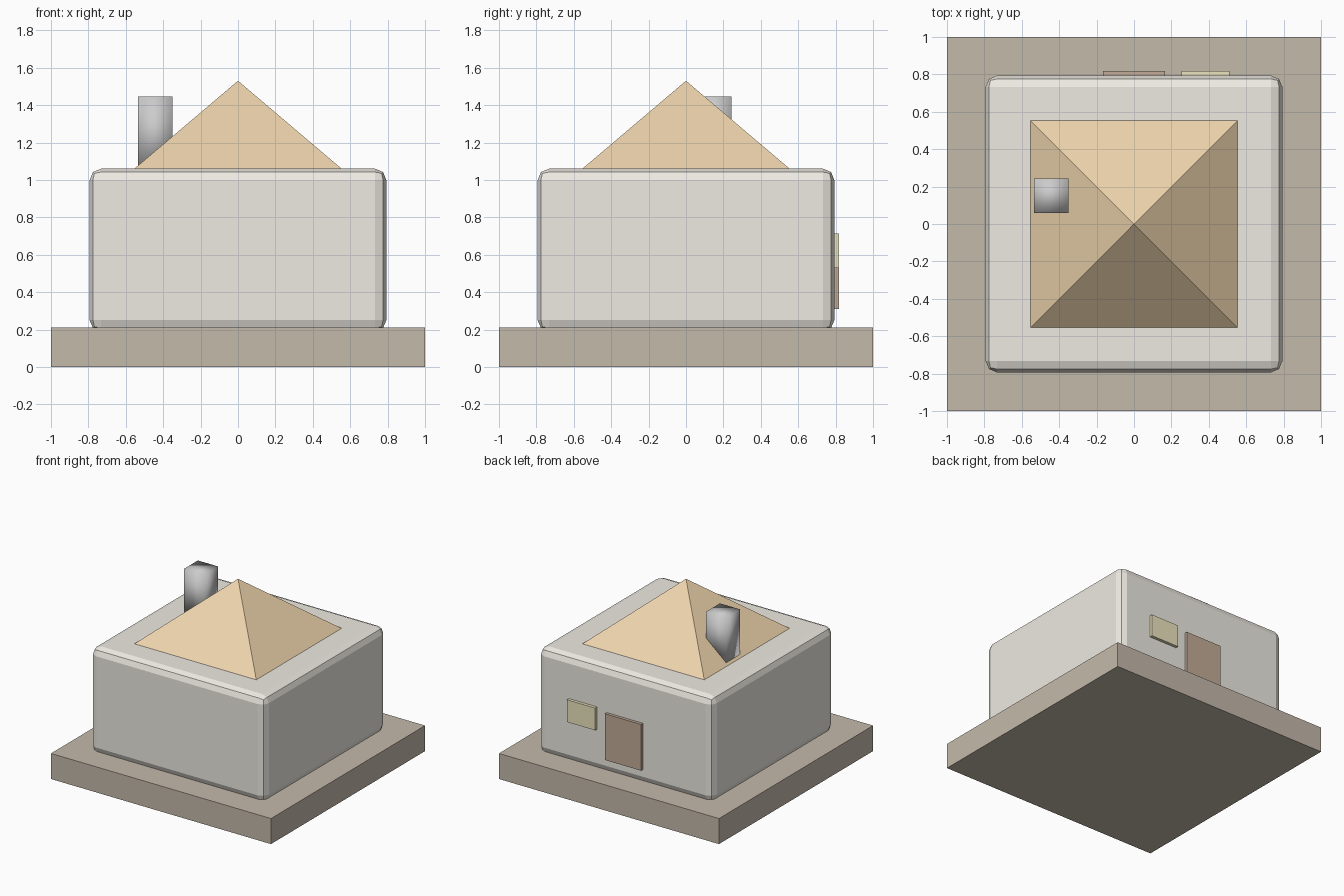
import bpy
from math import pi, sqrt

if "Cube" in bpy.data.objects:
    bpy.data.objects.remove(bpy.data.objects["Cube"])


def paint(obj, name, rgb):
    mat = bpy.data.materials.new(name)
    mat.diffuse_color = (*rgb, 1)
    mat.use_nodes = True
    mat.node_tree.nodes["Principled BSDF"].inputs["Base Color"].default_value = mat.diffuse_color
    obj.data.materials.append(mat)


def box(name, low, high):
    """Box between two opposite corners."""
    centre = [(a + b) / 2 for a, b in zip(low, high)]
    bpy.ops.mesh.primitive_cube_add(size=1, location=centre)
    obj = bpy.context.object
    obj.name = name
    obj.scale = [b - a for a, b in zip(low, high)]
    bpy.ops.object.transform_apply(location=False, rotation=False, scale=True)
    return obj


# Ground slab
base = box("base", (-1, -1, 0), (1, 1, 0.21))
paint(base, "earth", (0.56, 0.49, 0.41))

# House body with chamfered edges, sunk slightly into the slab
body = box("house_body", (-0.793, -0.793, 0.19), (0.793, 0.793, 1.06))
bevel = body.modifiers.new("rounded_edges", "BEVEL")
bevel.width = 0.06
bevel.segments = 2
paint(body, "plaster", (0.86, 0.83, 0.77))

# Four-sided pyramid roof
bpy.ops.mesh.primitive_cone_add(vertices=4, radius1=0.56 * sqrt(2), radius2=0,
                                depth=0.475, location=(0, 0, 1.055 + 0.2375),
                                rotation=(0, 0, pi / 4))
roof = bpy.context.object
roof.name = "roof"
paint(roof, "roof_tiles", (0.85, 0.65, 0.41))

# Square chimney, smooth shaded
chimney = box("chimney", (-0.535, 0.06, 1.06), (-0.35, 0.243, 1.445))
bpy.ops.object.shade_smooth()

# Door and window on the back wall
door = box("door", (-0.165, 0.77, 0.31), (0.165, 0.818, 0.69))
paint(door, "door_wood", (0.54, 0.41, 0.31))
window = box("window", (0.253, 0.77, 0.53), (0.51, 0.818, 0.713))
paint(window, "window_glow", (0.84, 0.78, 0.52))
